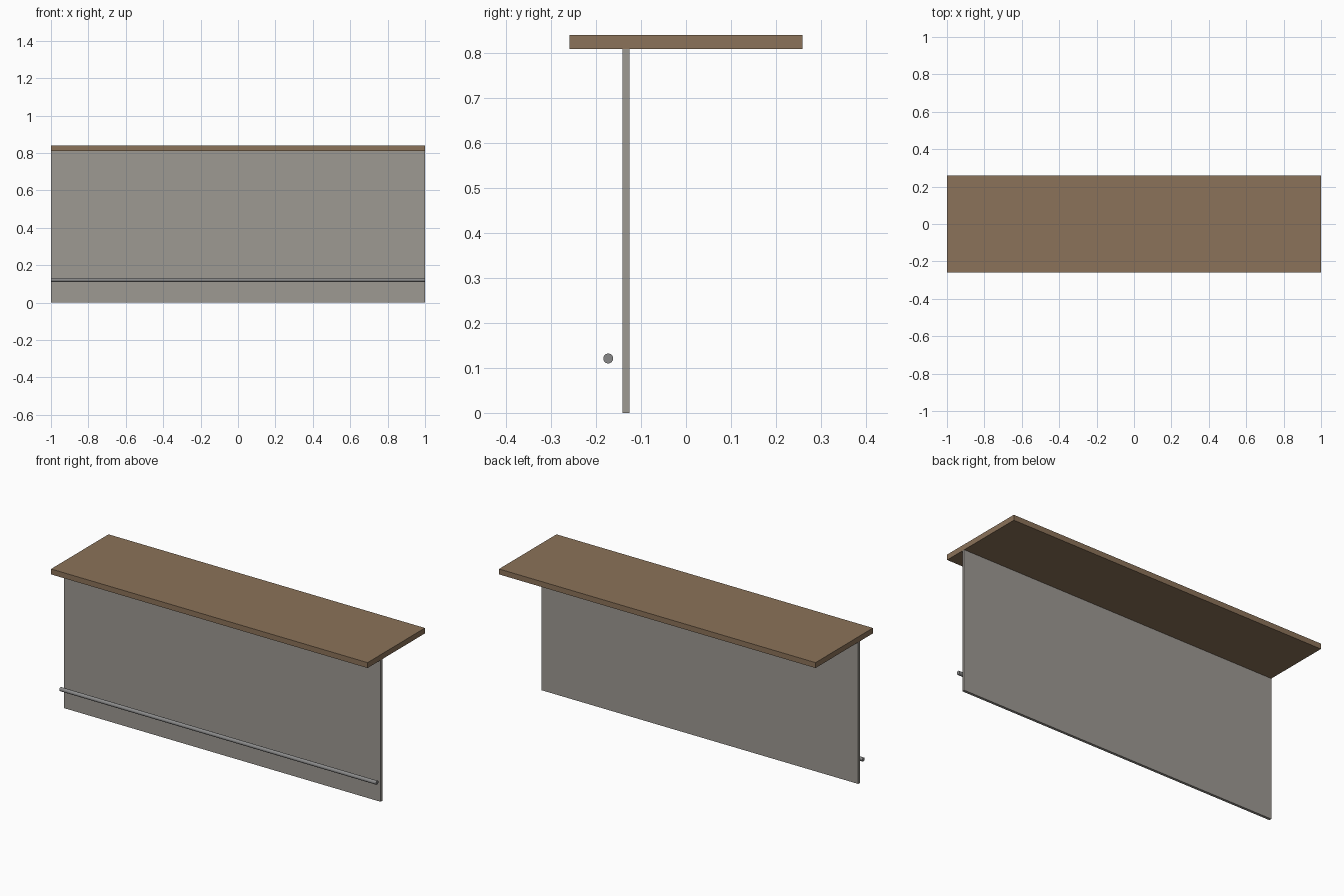
import bpy
from math import pi

if "Cube" in bpy.data.objects:
    bpy.data.objects.remove(bpy.data.objects["Cube"])


def material(name, rgb):
    mat = bpy.data.materials.new(name)
    mat.diffuse_color = (*rgb, 1)
    mat.use_nodes = True
    mat.node_tree.nodes["Principled BSDF"].inputs["Base Color"].default_value = mat.diffuse_color
    return mat


def box(name, lo, hi, mat):
    centre = [(a + b) / 2 for a, b in zip(lo, hi)]
    bpy.ops.mesh.primitive_cube_add(size=1, location=centre)
    ob = bpy.context.object
    ob.name = name
    ob.scale = [b - a for a, b in zip(lo, hi)]
    bpy.ops.object.transform_apply(location=False, rotation=False, scale=True)
    ob.data.materials.append(mat)
    return ob


wood = material("wood", (0.26, 0.17, 0.10))
panel_paint = material("panel_paint", (0.34, 0.32, 0.29))
metal = material("metal", (0.25, 0.25, 0.25))

# Wooden counter top
box("counter_top", (-1, -0.259, 0.809), (1, 0.259, 0.84), wood)

# Upright front panel, set back under the top
box("front_panel", (-1, -0.141, 0), (1, -0.126, 0.809), panel_paint)

# Foot rail running in front of the panel
bpy.ops.mesh.primitive_cylinder_add(vertices=24, radius=0.011, depth=2,
                                    location=(0, -0.173, 0.121),
                                    rotation=(0, pi / 2, 0))
rail = bpy.context.object
rail.name = "foot_rail"
rail.data.materials.append(metal)
bpy.ops.object.shade_smooth_by_angle()
